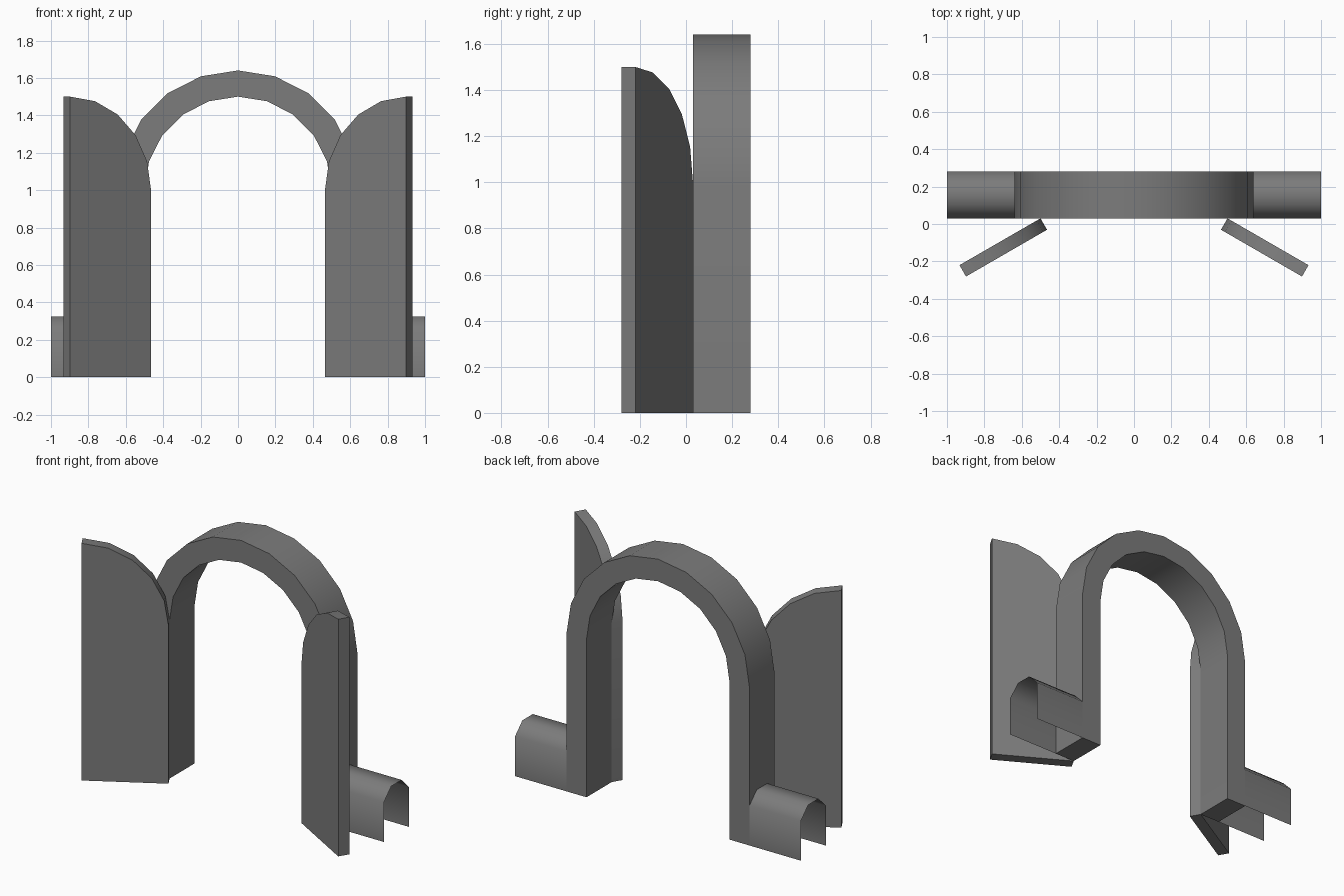
import bpy, bmesh, math
from mathutils import Vector

if "Cube" in bpy.data.objects:
    bpy.data.objects.remove(bpy.data.objects["Cube"])

HINGE_Y = 0.03          # front plane of the arch
DEPTH = 0.25
R_IN, R_OUT, SPRING = 0.5, 0.64, 1.0
STEPS = 5               # segments per quarter circle

grey = bpy.data.materials.new("stone grey")
grey.diffuse_color = (0.2, 0.2, 0.2, 1)
grey.use_nodes = True
grey.node_tree.nodes["Principled BSDF"].inputs["Base Color"].default_value = grey.diffuse_color


def extrude_profile(name, outlines, sweep, smooth_angle):
    """Extrude planar polygons along a vector into a closed solid."""
    bm = bmesh.new()
    faces = [bm.faces.new([bm.verts.new(p) for p in o]) for o in outlines]
    bmesh.ops.remove_doubles(bm, verts=bm.verts[:], dist=1e-5)
    ext = bmesh.ops.extrude_face_region(bm, geom=bm.faces[:], use_keep_orig=True)
    moved = [g for g in ext["geom"] if isinstance(g, bmesh.types.BMVert)]
    bmesh.ops.translate(bm, verts=moved, vec=sweep)
    bmesh.ops.recalc_face_normals(bm, faces=bm.faces[:])
    return finish(name, bm, smooth_angle)


def finish(name, bm, smooth_angle):
    mesh = bpy.data.meshes.new(name)
    bm.to_mesh(mesh)
    bm.free()
    mesh.materials.append(grey)
    ob = bpy.data.objects.new(name, mesh)
    bpy.context.collection.objects.link(ob)
    bpy.ops.object.select_all(action='DESELECT')
    ob.select_set(True)
    bpy.context.view_layer.objects.active = ob
    bpy.ops.object.shade_smooth_by_angle(angle=math.radians(smooth_angle))
    return ob


# Arch: two legs joined by a half ring
def arch_line(r):
    ring = [(r * math.cos(math.pi * i / (2 * STEPS)), SPRING + r * math.sin(math.pi * i / (2 * STEPS)))
            for i in range(2 * STEPS + 1)]
    return [Vector((x, HINGE_Y, z)) for x, z in [(r, 0)] + ring + [(-r, 0)]]


inner, outer = arch_line(R_IN), arch_line(R_OUT)
quads = [(inner[i], outer[i], outer[i + 1], inner[i + 1]) for i in range(len(inner) - 1)]
extrude_profile("arch", quads, Vector((0, DEPTH, 0)), 30)

# Doors: half-arch leaves swung open towards the front
a = math.radians(30)
for side, label in ((-1, "left"), (1, "right")):
    def on_door(s, z):
        return Vector((side * (R_IN + s * math.cos(a)), HINGE_Y - s * math.sin(a), z))
    arc = [(R_IN - R_IN * math.cos(math.pi / 2 * i / STEPS), SPRING + R_IN * math.sin(math.pi / 2 * i / STEPS))
           for i in range(STEPS + 1)]
    outline = [on_door(s, z) for s, z in [(0, 0)] + arc + [(R_IN, 0)]]
    thick = Vector((-side * math.sin(a), -math.cos(a), 0)) * 0.07
    extrude_profile(label + "_door", [outline], thick, 30)

# Low side walls: thin open shells with a half-octagon top
apothem, mid_z, mid_y = DEPTH / 2, 0.2, HINGE_Y + DEPTH / 2
c = apothem * math.tan(math.pi / 8)
section = [(-apothem, 0), (-apothem, mid_z + c), (-c, mid_z + apothem),
           (c, mid_z + apothem), (apothem, mid_z + c), (apothem, 0)]
for side, label in ((-1, "left"), (1, "right")):
    bm = bmesh.new()
    rows = [[bm.verts.new((side * x, mid_y + y, z)) for y, z in section] for x in (R_OUT, 1.0)]
    for i in range(len(section) - 1):
        q = [rows[0][i], rows[1][i], rows[1][i + 1], rows[0][i + 1]]
        bm.faces.new(q if side > 0 else q[::-1])
    finish(label + "_wall_stub", bm, 60)
